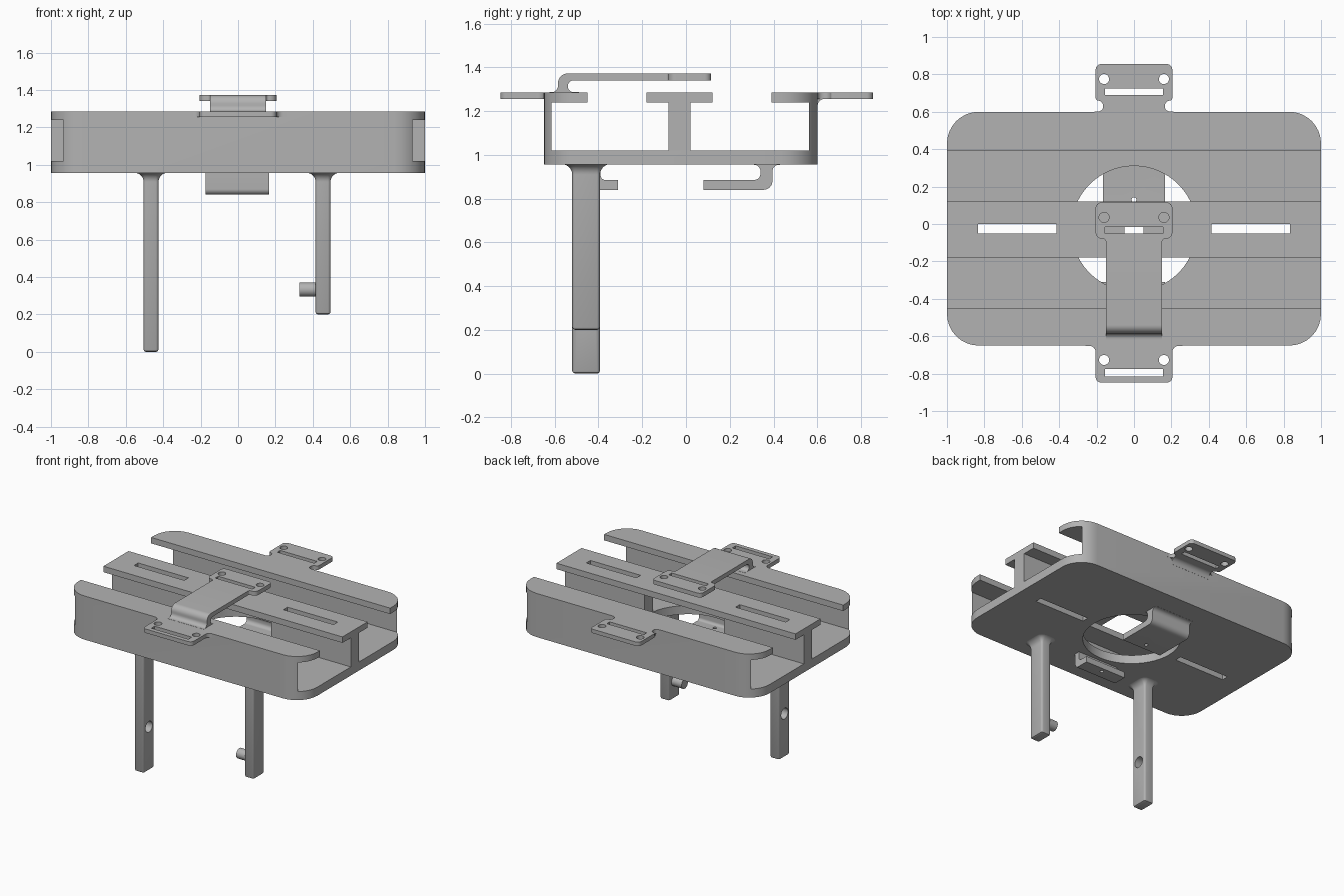
import bpy, bmesh
from math import pi, sin, cos, radians
from mathutils import Vector

cube = bpy.data.objects.get("Cube")
if cube:
    bpy.data.objects.remove(cube, do_unlink=True)

grey = bpy.data.materials.new("plain grey")
grey.use_nodes = True
grey.diffuse_color = (0.45, 0.45, 0.45, 1)
grey.node_tree.nodes["Principled BSDF"].inputs["Base Color"].default_value = (0.45, 0.45, 0.45, 1)


def rounded(points, steps=8):
    """Outline with a fillet at every corner given as (u, v, radius)."""
    out, n = [], len(points)
    for i, p in enumerate(points):
        c = Vector(p[:2])
        if len(p) < 3:
            out.append(c)
            continue
        a = (Vector(points[i - 1][:2]) - c).normalized()
        b = (Vector(points[(i + 1) % n][:2]) - c).normalized()
        half = a.angle(b) / 2
        centre = c + (a + b).normalized() * p[2] / sin(half)
        reach = p[2] * cos(half) / sin(half)
        start, end = c + a * reach - centre, c + b * reach - centre
        sweep = start.angle(end)
        for k in range(steps + 1):
            t = k / steps
            out.append(centre + (start * sin((1 - t) * sweep) + end * sin(t * sweep)) / sin(sweep))
    return out


def mirrored(half):
    """Complete a right-hand outline across x = 0."""
    return half + [(-p[0], *p[1:]) for p in reversed(half)]


def rect(x0, x1, y0, y1, r=None):
    extra = (r,) if r else ()
    return [(x, y, *extra) for x, y in ((x0, y0), (x1, y0), (x1, y1), (x0, y1))]


def circle(u, v, r, n=48):
    return [(u + r * cos(2 * pi * k / n), v + r * sin(2 * pi * k / n)) for k in range(n)]


def loft(name, rings):
    bm = bmesh.new()
    loops = [[bm.verts.new(p) for p in ring] for ring in rings]
    for lower, upper in zip(loops, loops[1:]):
        for i in range(len(lower)):
            bm.faces.new((lower[i - 1], lower[i], upper[i], upper[i - 1]))
    bm.faces.new(loops[0])
    bm.faces.new(loops[-1])
    bmesh.ops.recalc_face_normals(bm, faces=bm.faces)
    mesh = bpy.data.meshes.new(name)
    bm.to_mesh(mesh)
    bm.free()
    obj = bpy.data.objects.new(name, mesh)
    bpy.context.collection.objects.link(obj)
    mesh.materials.append(grey)
    return obj


def prism(name, outline, lo, hi, axis="z"):
    pts = rounded(outline)
    place = (lambda p, h: (p[0], p[1], h)) if axis == "z" else (lambda p, h: (h, p[0], p[1]))
    return loft(name, [[place(p, h) for p in pts] for h in (lo, hi)])


def combine(obj, other, operation="DIFFERENCE"):
    mod = obj.modifiers.new("cut", "BOOLEAN")
    mod.operation, mod.object, mod.solver = operation, other, "EXACT"
    bpy.context.view_layer.objects.active = obj
    bpy.ops.object.modifier_apply(modifier=mod.name)
    bpy.data.objects.remove(other, do_unlink=True)


def cut(obj, outline, lo, hi, axis="z"):
    combine(obj, prism("cutter", outline, lo, hi, axis))


def cut_mount(obj, hole_y, slot_y0, slot_y1):
    """Two screw holes and a strap slot."""
    for side in (-1, 1):
        cut(obj, circle(side * 0.16, hole_y, 0.027, 24), 1.1, 1.5)
    cut(obj, rect(-0.155, 0.155, slot_y0, slot_y1), 1.1, 1.5)


# Tray: section with two lipped walls and a central T rail, trimmed to a rounded plan
FLOOR, DECK, LIP, TOP = 0.955, 1.02, 1.24, 1.285
section = [(-0.65, FLOOR), (0.6, FLOOR), (0.6, TOP), (0.39, TOP), (0.39, LIP), (0.562, LIP),
           (0.562, DECK), (0.02, DECK), (0.02, LIP), (0.12, LIP), (0.12, TOP), (-0.18, TOP),
           (-0.18, LIP), (-0.08, LIP), (-0.08, DECK), (-0.615, DECK), (-0.615, LIP),
           (-0.45, LIP), (-0.45, TOP), (-0.65, TOP)]
tray = prism("tray", section, -1.1, 1.1, "x")
combine(tray, prism("plan", rect(-1, 1, -0.65, 0.6, 0.17), 0.8, 1.4), "INTERSECT")
cut(tray, circle(0, -0.025, 0.335, 96), 0.9, LIP)
for x0, x1 in ((-0.835, -0.415), (-0.05, 0.05), (0.415, 0.835)):
    cut(tray, rect(x0, x1, -0.05, 0), 0.9, 1.4)

# Front and back mounting tabs
front_tab = prism("front_tab", mirrored([
    (0.205, -0.848, 0.03), (0.205, -0.651, 0.035), (0.26, -0.651), (0.26, -0.645)]), 1.255, TOP)
cut_mount(front_tab, -0.727, -0.815, -0.775)
back_tab = prism("back_tab", mirrored([
    (0.205, 0.855, 0.03), (0.205, 0.66, 0.015), (0.165, 0.66, 0.028),
    (0.165, 0.601, 0.028), (0.21, 0.601), (0.21, 0.595)]), 1.255, TOP)
cut_mount(back_tab, 0.775, 0.69, 0.725)
prism("back_tab_gusset", [(0.595, 1.256), (0.64, 1.256), (0.601, 1.256, 0.035),
                          (0.601, 1.21), (0.595, 1.21)], -0.165, 0.165, "x")

# Spring strap over the tray, with its wider head
prism("top_strap", [(-0.625, 1.28), (-0.625, 1.286), (-0.585, 1.286, 0.03), (-0.585, 1.372, 0.045),
                    (-0.12, 1.372), (-0.12, 1.34), (-0.54, 1.34, 0.026), (-0.54, 1.286, 0.026),
                    (-0.49, 1.286), (-0.49, 1.28)], -0.15, 0.15, "x")
strap_head = prism("strap_head", mirrored([
    (0.205, 0.115, 0.03), (0.205, -0.08, 0.035), (0.15, -0.08, 0.015), (0.15, -0.12)]), 1.34, 1.372)
cut_mount(strap_head, 0.035, -0.05, -0.015)

# Hooks hanging under the floor
rear_hook = prism("rear_hook", [
    (0.08, 0.84), (0.395, 0.84, 0.04), (0.395, 0.954, 0.03), (0.43, 0.954), (0.43, 0.96),
    (0.31, 0.96), (0.31, 0.954), (0.34, 0.954, 0.028), (0.34, 0.885, 0.028), (0.08, 0.885)],
    -0.165, 0.165, "x")
cut(rear_hook, circle(0, 0.13, 0.013, 16), 0.8, 0.91)
front_hook = prism("front_hook", [
    (-0.31, 0.84), (-0.31, 0.885), (-0.39, 0.885, 0.02), (-0.39, 0.96),
    (-0.43, 0.96), (-0.43, 0.84, 0.03)], -0.175, 0.165, "x")
cut(front_hook, circle(0, -0.345, 0.013, 16), 0.8, 0.91)


# Legs with flared roots and softened feet
def leg(name, x, foot):
    flare = 0.048
    stations = [(foot, -0.012), (foot + 0.004, -0.004), (foot + 0.012, 0)]
    for k in range(9):
        a = k / 8 * pi / 2
        stations.append((0.957 - flare + flare * sin(a), flare * (1 - cos(a))))
    rings = []
    for z, g in stations:
        ring = rounded(rect(x - 0.04 - g, x + 0.04 + g, -0.52 - g, -0.393 + g, 0.015 + max(g, -0.008)), 4)
        rings.append([(p.x, p.y, z) for p in ring])
    return loft(name, rings)


right_leg = leg("right_leg", -0.465, 0)
cut(right_leg, circle(-0.457, 0.33, 0.041, 32), -0.6, -0.3, "x")
leg("left_leg", 0.455, 0.2)
prism("leg_pin", circle(-0.457, 0.333, 0.038, 32), 0.33, 0.42, "x")

# Smooth curved surfaces, keep edges sharp
bpy.ops.object.select_all(action="DESELECT")
for obj in bpy.context.collection.objects:
    if obj.type == "MESH" and grey.name in obj.data.materials:
        obj.select_set(True)
        bpy.context.view_layer.objects.active = obj
bpy.ops.object.shade_smooth_by_angle(angle=radians(30))
